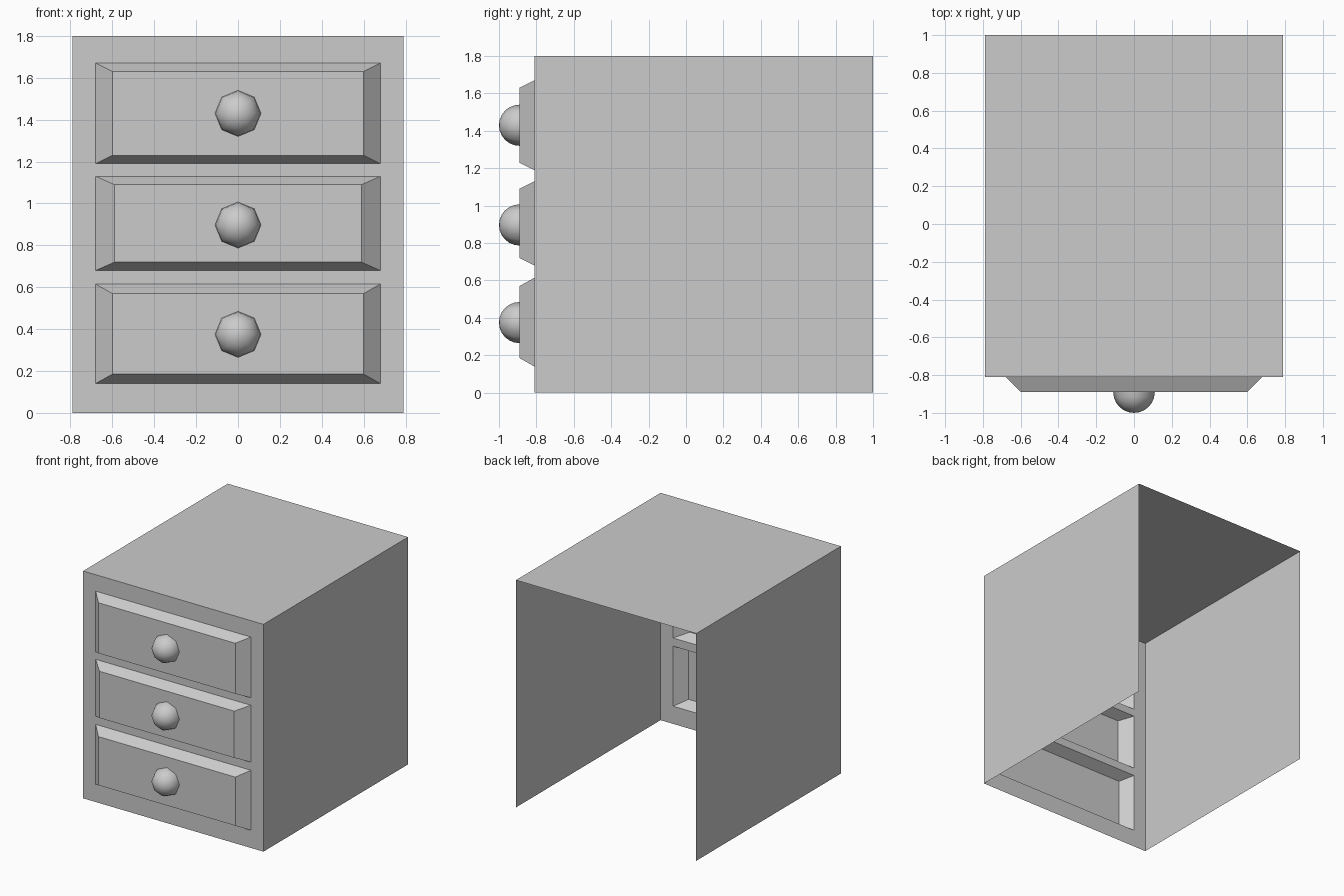
import bpy, bmesh
from mathutils import Matrix

if "Cube" in bpy.data.objects:
    bpy.data.objects.remove(bpy.data.objects["Cube"])

W, FRONT, BACK, H = 0.79, -0.81, 1.0, 1.8
FACE = -0.89          # raised drawer plane
DX = 0.68             # drawer half width at its base
KNOB_R = 0.11
# per drawer: base bottom, base top, face bottom, face top, face half width, knob height
DRAWERS = {
    "bottom": (0.14, 0.615, 0.185, 0.57, 0.60, 0.375),
    "middle": (0.68, 1.13, 0.72, 1.09, 0.59, 0.897),
    "top": (1.19, 1.67, 1.23, 1.63, 0.60, 1.43),
}


def finish(name, bm):
    me = bpy.data.meshes.new(name)
    bm.to_mesh(me)
    bm.free()
    ob = bpy.data.objects.new(name, me)
    bpy.context.collection.objects.link(ob)
    return ob


def rect(x0, x1, z0, z1, y):
    return [(x0, y, z0), (x1, y, z0), (x1, y, z1), (x0, y, z1)]


def sheet(name, quads):
    bm = bmesh.new()
    for q in quads:
        bm.faces.new([bm.verts.new(p) for p in q])
    bmesh.ops.remove_doubles(bm, verts=bm.verts, dist=1e-5)
    return finish(name, bm)


# Cabinet shell: thin sides and top, open back and underside, front with drawer openings
quads = [
    [(W, FRONT, 0), (W, BACK, 0), (W, BACK, H), (W, FRONT, H)],
    [(-W, BACK, 0), (-W, FRONT, 0), (-W, FRONT, H), (-W, BACK, H)],
    [(-W, FRONT, H), (W, FRONT, H), (W, BACK, H), (-W, BACK, H)],
    rect(-W, -DX, 0, H, FRONT),
    rect(DX, W, 0, H, FRONT),
]
rails = [0] + [z for d in DRAWERS.values() for z in d[:2]] + [H]
for z0, z1 in zip(rails[::2], rails[1::2]):
    quads.append(rect(-DX, DX, z0, z1, FRONT))
sheet("cabinet", quads)

for label, (z0, z1, f0, f1, fx, kz) in DRAWERS.items():
    # Drawer front: hollow raised panel with bevelled border
    outer = rect(-DX, DX, z0, z1, FRONT)
    inner = rect(-fx, fx, f0, f1, FACE)
    border = [[outer[i], outer[(i + 1) % 4], inner[(i + 1) % 4], inner[i]] for i in range(4)]
    sheet(label + "_drawer", border + [inner])

    # Knob: eight-sided half dome with its pole facing forward
    bm = bmesh.new()
    bmesh.ops.create_uvsphere(bm, u_segments=8, v_segments=12, radius=KNOB_R,
                              matrix=Matrix.Rotation(1.5707963, 4, 'X'))
    bmesh.ops.delete(bm, geom=[v for v in bm.verts if v.co.y > 1e-4], context='VERTS')
    for f in bm.faces:
        f.smooth = True
    knob = finish(label + "_knob", bm)
    knob.location = (0, FACE, kz)
